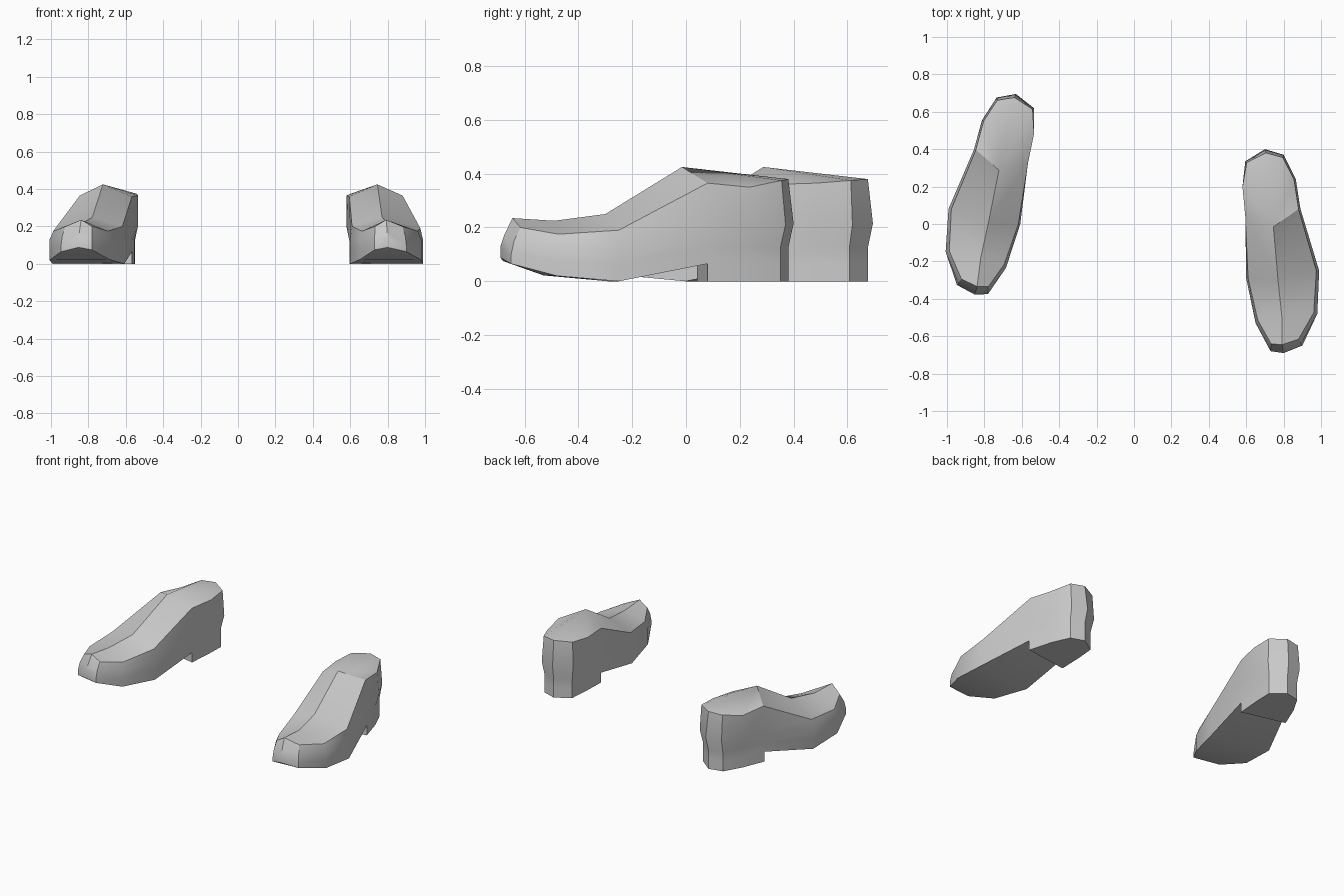
import bpy
import bmesh
import math
from mathutils import Matrix, Vector

cube = bpy.data.objects.get("Cube")
if cube:
    bpy.data.objects.remove(cube, do_unlink=True)

# One plain grey for both shoes
grey = bpy.data.materials.new("plain_grey")
grey.use_nodes = True
colour = (0.6, 0.6, 0.6, 1)
grey.diffuse_color = colour
grey.node_tree.nodes["Principled BSDF"].inputs["Base Color"].default_value = colour

# Outline stations, counter-clockwise from the toe tip:
# x, y, rim inset, then heights of rim, upper band, lower band and sole
STATIONS = [
    (.80, -.69, .045, .235, .17, .13, .088),
    (.90, -.65, .04, .20, .15, .10, .065),
    (.98, -.48, .02, .175, .13, .075, .02),
    (.99, -.25, .015, .19, .125, .065, 0),
    (.89, .08, .01, .365, .20, .125, .065),
    (.865, .24, .01, .35, .20, .125, .065),
    (.80, .37, .015, .375, .21, .125, .065),
    (.70, .40, .02, .38, .215, .125, .065),
    (.595, .335, .01, .375, .21, .125, .065),
    (.58, .20, 0, .365, .20, .125, .065),
    (.595, .04, 0, .36, .20, .125, .065),
    (.60, -.29, .01, .20, .125, .065, 0),
    (.65, -.53, .02, .175, .13, .075, .022),
    (.73, -.68, .04, .20, .15, .10, .075),
]
# Instep ridge from the toe to the top of the tongue
RIDGE = [(.79, -.49, .225), (.77, -.30, .25), (.745, -.015, .425)]
HEEL = range(4, 11)
COUNT = len(STATIONS)


def inset(x, y, amount, z):
    """Move an outline point towards the middle line of the shoe."""
    middle = Vector((.75, max(-.4, min(.2, y))))
    point = Vector((x, y))
    point += (middle - point).normalized() * amount
    return (point.x, point.y, z)


def shoe_rows():
    """Rings of points from the rim down to the sole."""
    rows = [[], [], [], []]
    for i, (x, y, rim, *heights) in enumerate(STATIONS):
        waist = .02 if i in HEEL and i not in (4, 10) else 0
        toe = rim * .3 if y < -.6 else 0
        for row, z, amount in zip(rows, heights, (rim, toe, waist, waist)):
            row.append(inset(x, y, amount, z))
    return rows


def finish(name, bm, matrix):
    """Turn a bmesh into a smooth object with sharp edges kept."""
    bm.transform(matrix)
    bmesh.ops.recalc_face_normals(bm, faces=bm.faces)
    mesh = bpy.data.meshes.new(name)
    bm.to_mesh(mesh)
    bm.free()
    mesh.materials.append(grey)
    obj = bpy.data.objects.new(name, mesh)
    bpy.context.collection.objects.link(obj)
    bpy.ops.object.select_all(action="DESELECT")
    obj.select_set(True)
    bpy.context.view_layer.objects.active = obj
    bpy.ops.object.shade_smooth_by_angle(angle=math.radians(30))


def build_upper(name, matrix):
    bm = bmesh.new()
    rows = [[bm.verts.new(p) for p in row] for row in shoe_rows()]
    rim, sole = rows[0], rows[-1]
    ridge = [rim[0]] + [bm.verts.new(p) for p in RIDGE]
    peak = ridge[-1]

    # Side walls
    for high, low in zip(rows, rows[1:]):
        for i in range(COUNT):
            j = (i + 1) % COUNT
            bm.faces.new((high[i], high[j], low[j], low[i]))

    # Instep on both sides of the ridge
    for side in (1, -1):
        bm.faces.new((rim[0], rim[side], rim[2 * side], ridge[1]))
        for k in (1, 2):
            bm.faces.new((ridge[k], rim[(k + 1) * side],
                          rim[(k + 2) * side], ridge[k + 1]))

    # Shallow filled opening, fanned out from the tongue
    for i in range(4, 10):
        bm.faces.new((peak, rim[i], rim[i + 1]))

    # Sole in front of the heel
    bm.faces.new((sole[0], sole[1], sole[-1]))
    for k in (1, 2, 3):
        bm.faces.new((sole[k], sole[k + 1], sole[-k - 1], sole[-k]))
    finish(name, bm, matrix)


def build_heel(name, matrix):
    bm = bmesh.new()
    outline = [shoe_rows()[-1][i] for i in HEEL]
    top = [bm.verts.new(p) for p in outline]
    base = [bm.verts.new((x, y, 0)) for x, y, z in outline]
    for i in range(len(top)):
        j = (i + 1) % len(top)
        bm.faces.new((top[i], top[j], base[j], base[i]))
    bm.faces.new(base)
    finish(name, bm, matrix)


# The right shoe mirrors the left one, turned slightly and set further back
mirrored = (Matrix.Translation((.02, .22, 0))
            @ Matrix.Rotation(-.111, 4, "Z")
            @ Matrix.Scale(-1, 4, (1, 0, 0)))
for side, matrix in (("left", Matrix.Identity(4)), ("right", mirrored)):
    build_upper(side + "_shoe_upper", matrix)
    build_heel(side + "_shoe_heel", matrix)
